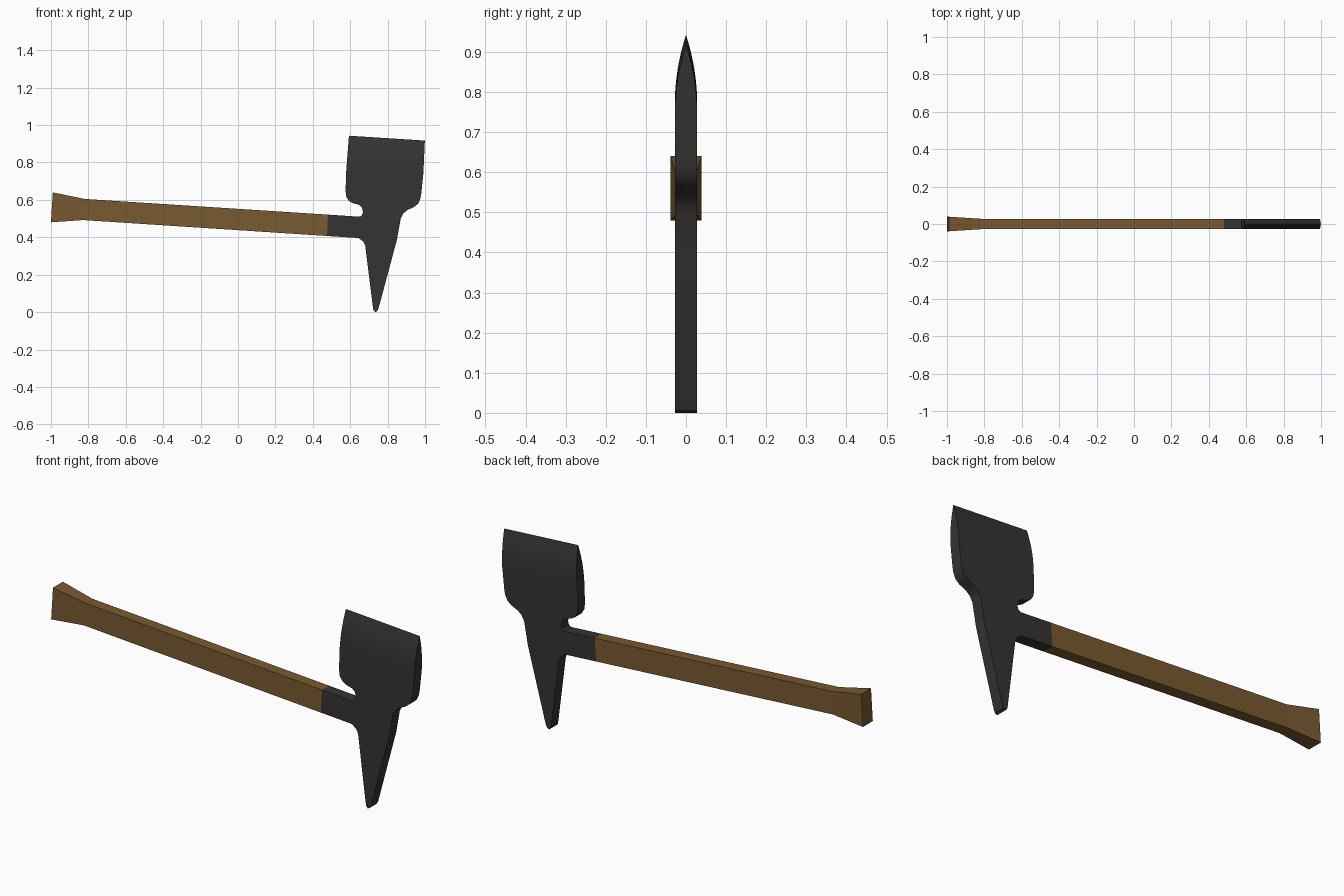
import bpy, bmesh
from mathutils import Vector

if "Cube" in bpy.data.objects:
    bpy.data.objects.remove(bpy.data.objects["Cube"])

HALF = 0.028  # half thickness of head and handle


def material(name, rgb):
    m = bpy.data.materials.new(name)
    m.diffuse_color = (*rgb, 1)
    m.use_nodes = True
    m.node_tree.nodes["Principled BSDF"].inputs["Base Color"].default_value = m.diffuse_color
    return m


def finish(bm, name, mat):
    bmesh.ops.recalc_face_normals(bm, faces=bm.faces[:])
    me = bpy.data.meshes.new(name)
    bm.to_mesh(me)
    bm.free()
    me.materials.append(mat)
    ob = bpy.data.objects.new(name, me)
    bpy.context.collection.objects.link(ob)
    return ob


wood = material("wood", (0.19, 0.10, 0.03))
iron = material("iron", (0.035, 0.034, 0.031))

# Handle: rectangular bar, flared at the grip end (top xz, bottom xz, half width)
stations = [((-0.99, 0.64), (-1.0, 0.48), 0.039),
            ((-0.82, 0.605), (-0.828, 0.492), HALF),
            ((0.482, 0.521), (0.475, 0.407), HALF)]
bm = bmesh.new()
rings = [[bm.verts.new((p[0], s * w, p[1])) for p, s in ((t, -1), (t, 1), (b, 1), (b, -1))]
         for t, b, w in stations]
for a, b in zip(rings, rings[1:]):
    for i in range(4):
        j = (i + 1) % 4
        bm.faces.new((a[i], a[j], b[j], b[i]))
bm.faces.new(rings[0])
bm.faces.new(rings[-1])
finish(bm, "handle", wood)

# Head: blade, neck and spike as one extruded outline
edge_a, edge_b = (0.593, 0.943), (0.999, 0.917)
outline = [(0.482, 0.521), (0.65, 0.510), (0.663, 0.518), (0.668, 0.535), (0.662, 0.560),
           (0.645, 0.574), (0.615, 0.582), (0.593, 0.594), (0.579, 0.616), (0.575, 0.650),
           (0.579, 0.76), edge_a, edge_b, (0.991, 0.74), (0.980, 0.635), (0.975, 0.605),
           (0.963, 0.580), (0.942, 0.562), (0.905, 0.545), (0.884, 0.527), (0.870, 0.500),
           (0.850, 0.388), (0.752, 0.022), (0.745, 0.006), (0.733, 0.0), (0.725, 0.008),
           (0.721, 0.028), (0.680, 0.355), (0.670, 0.377), (0.645, 0.396), (0.475, 0.407)]
bm = bmesh.new()
front = bm.faces.new([bm.verts.new((x, -HALF, z)) for x, z in outline])
ext = bmesh.ops.extrude_face_region(bm, geom=[front])
bmesh.ops.translate(bm, vec=(0, 2 * HALF, 0),
                    verts=[g for g in ext["geom"] if isinstance(g, bmesh.types.BMVert)])

# Blade bevel: slice parallel to the cutting edge, then thin with a convex taper
origin = Vector((edge_a[0], 0, edge_a[1]))
along = Vector((edge_b[0] - edge_a[0], 0, edge_b[1] - edge_a[1])).normalized()
down = Vector((along.z, 0, -along.x))
depth = 0.175
for k in range(1, 9):
    bmesh.ops.bisect_plane(bm, geom=bm.verts[:] + bm.edges[:] + bm.faces[:],
                           plane_co=origin + down * depth * k / 8, plane_no=down)
for v in bm.verts:
    t = min(max((v.co - origin).dot(down) / depth, 0), 1)
    v.co.y *= 1 - (1 - t) ** 2
bmesh.ops.remove_doubles(bm, verts=bm.verts[:], dist=0.0005)
head = finish(bm, "head", iron)
bpy.context.view_layer.objects.active = head
head.select_set(True)
bpy.ops.object.shade_smooth_by_angle(angle=0.6)
